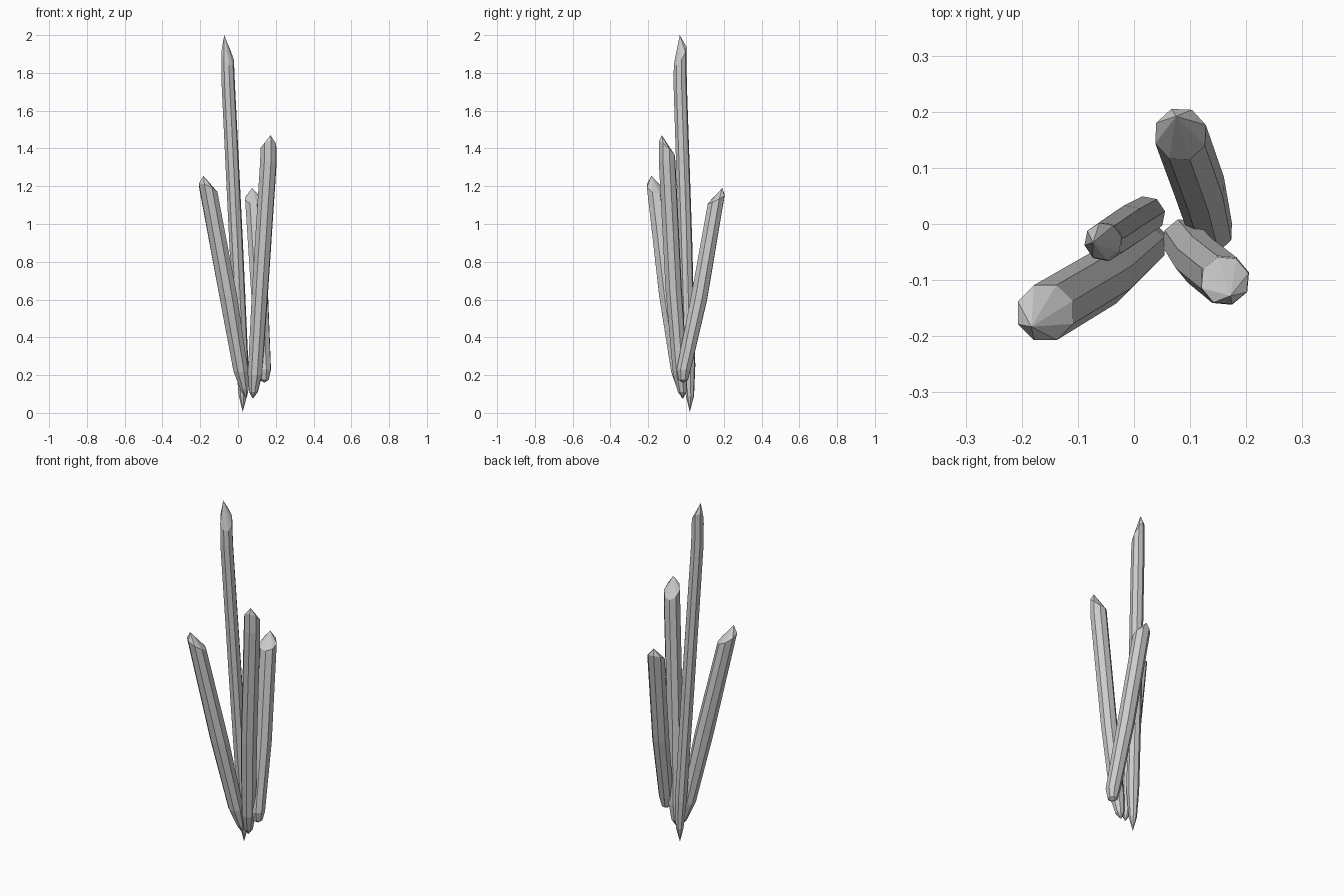
import bpy, bmesh, math


def crystal(name, sides, turn, rings, tilt, base_tip, apex):
    """Loft horizontal rings (x, y, z, radius); the last ring is slanted by tilt,
    then both ends are closed by fans to base_tip and apex."""
    bm = bmesh.new()
    loops = []
    for i, (x, y, z, r) in enumerate(rings):
        last = i == len(rings) - 1
        loop = []
        for k in range(sides):
            a = turn + math.tau * k / sides
            dx, dy = r * math.cos(a), r * math.sin(a)
            dz = tilt[0] * dx + tilt[1] * dy if last else 0
            loop.append(bm.verts.new((x + dx, y + dy, z + dz)))
        loops.append(loop)
    low, high = bm.verts.new(base_tip), bm.verts.new(apex)
    for k in range(sides):
        n = (k + 1) % sides
        for a, b in zip(loops, loops[1:]):
            bm.faces.new((a[k], a[n], b[n], b[k]))
        bm.faces.new((low, loops[0][n], loops[0][k]))
        bm.faces.new((high, loops[-1][k], loops[-1][n]))
    bmesh.ops.recalc_face_normals(bm, faces=bm.faces)
    mesh = bpy.data.meshes.new(name)
    bm.to_mesh(mesh)
    bm.free()
    bpy.context.collection.objects.link(bpy.data.objects.new(name, mesh))


# Tall central crystal with a sharp root
crystal("tall_crystal", 8, 0.2,
        [(0.026, 0.021, 0.09, 0.022), (0.022, 0.016, 0.25, 0.034),
         (-0.01, -0.003, 0.9, 0.037), (-0.052, -0.031, 1.75, 0.036),
         (-0.055, -0.031, 1.89, 0.034)],
        (-0.9, 1.3), (0.025, 0.02, 0.005), (-0.073, -0.033, 2.0))

# Front left leaning crystal
crystal("left_crystal", 8, 0.4,
        [(0.035, -0.025, 0.12, 0.022), (0.015, -0.04, 0.22, 0.042),
         (-0.052, -0.095, 0.62, 0.051), (-0.158, -0.158, 1.185, 0.053)],
        (-0.45, -0.35), (0.045, -0.02, 0.075), (-0.183, -0.183, 1.255))

# Front right crystal
crystal("right_crystal", 8, 0.3,
        [(0.082, -0.02, 0.11, 0.024), (0.09, -0.03, 0.2, 0.04),
         (0.117, -0.065, 0.65, 0.045), (0.161, -0.1, 1.33, 0.046),
         (0.162, -0.101, 1.40, 0.044)],
        (0.2, -0.9), (0.078, -0.015, 0.075), (0.172, -0.128, 1.47))

# Rear crystal with a blunt root
crystal("rear_crystal", 8, 0.35,
        [(0.138, -0.014, 0.175, 0.026), (0.137, -0.012, 0.23, 0.04),
         (0.116, 0.068, 0.6, 0.047), (0.083, 0.16, 1.13, 0.048)],
        (-0.1, 0.5), (0.14, -0.015, 0.16), (0.075, 0.192, 1.19))
